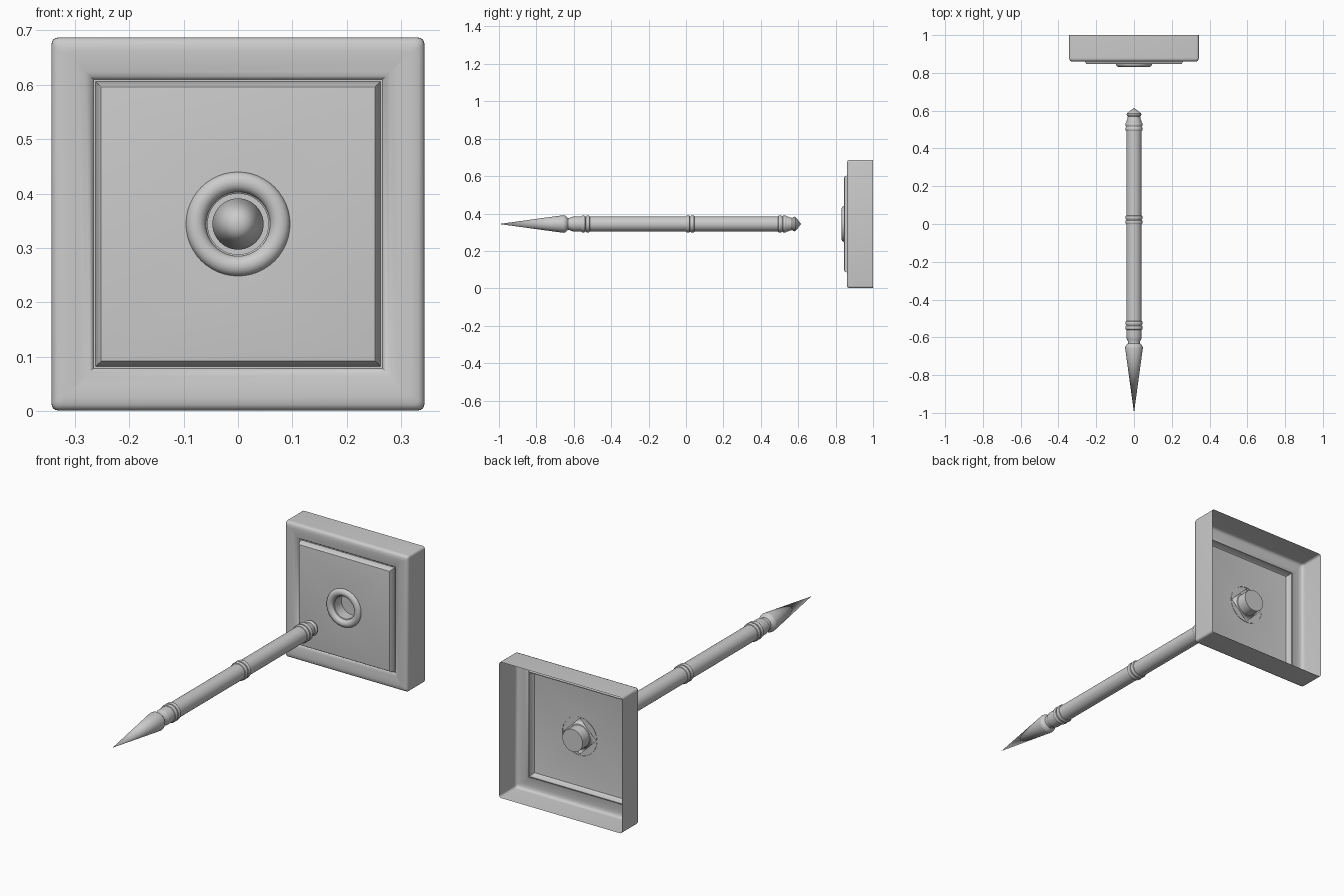
import bpy, bmesh, math
from math import sin, cos, pi

if "Cube" in bpy.data.objects:
    bpy.data.objects.remove(bpy.data.objects["Cube"])

CZ = 0.344  # height of the common axis


def finish(name, loops, angle=35):
    """Skin a list of equally sized point loops into a smooth object."""
    bm = bmesh.new()
    rings = [[bm.verts.new(p) for p in loop] for loop in loops]
    n = len(rings[0])
    for a, b in zip(rings, rings[1:]):
        for i in range(n):
            j = (i + 1) % n
            bm.faces.new((a[i], a[j], b[j], b[i]))
    bmesh.ops.remove_doubles(bm, verts=bm.verts, dist=1e-5)
    me = bpy.data.meshes.new(name)
    bm.to_mesh(me)
    bm.free()
    ob = bpy.data.objects.new(name, me)
    bpy.context.collection.objects.link(ob)
    bpy.ops.object.select_all(action='DESELECT')
    ob.select_set(True)
    bpy.context.view_layer.objects.active = ob
    bpy.ops.object.shade_smooth_by_angle(angle=math.radians(angle))
    return ob


def lathe(name, profile, n=48):
    """Turn (y, radius) points around the y axis line."""
    return finish(name, [[(r * cos(2 * pi * i / n), y, CZ + r * sin(2 * pi * i / n))
                          for i in range(n)] for y, r in profile])


SEG = 4


def square(h, y, r):
    """Square loop of half size h with rounded corners of radius r."""
    pts = []
    for k in range(4):
        sx, sz = [(1, 1), (-1, 1), (-1, -1), (1, -1)][k]
        for t in range(SEG + 1):
            a = (k + t / SEG) * pi / 2
            pts.append((sx * (h - r) + r * cos(a), y, CZ + sz * (h - r) + r * sin(a)))
    return pts


def diamond(h, y):
    """Diamond loop matching the point count of square()."""
    pts = []
    for k in range(4):
        a, b = k * pi / 2, (k + 1) * pi / 2
        for t in range(SEG + 1):
            f = t / SEG
            pts.append((h * (cos(a) * (1 - f) + cos(b) * f), y,
                        CZ + h * (sin(a) * (1 - f) + sin(b) * f)))
    return pts


# wall plate: open-backed moulded frame, groove and raised panel
plate = [(0.343, 1.0, .012), (0.343, .880, .012), (0.3425, .872, .012), (0.339, .865, .012),
         (0.332, .861, .010), (0.318, .860, .006), (0.295, .861, .002), (0.280, .8635, 0),
         (0.272, .867, 0), (0.266, .876, 0), (0.262, .876, 0), (0.259, .862, 0),
         (0.256, .852, 0), (0.252, .847, 0), (0.247, .846, 0)]
finish("wall_plate", [square(*p) for p in plate] + [diamond(0.09, .846)])

# socket: rounded ring with a blind hole behind it
ring = [(.848 - .017 * sin(pi * i / 12), .0775 + .0185 * cos(pi * i / 12)) for i in range(13)]
lathe("socket_ring", ring + [(.850, .056), (.905, .056), (.905, 0)])


def bead(y, r=.046, w=.011):
    """Small rounded collar, listed from high to low y."""
    return [(y + w * cos(a), .040 + (r - .040) * sin(a))
            for a in [pi * i / 6 for i in range(7)]]


def collar(y):
    return bead(y + .012) + bead(y - .012)


# spike: finial, shaft with three double collars, neck and long point
spike = [(.615, 0), (.592, .030), (.585, .038), (.578, .039), (.568, .033), (.558, .034), (.545, .040)]
spike += collar(.515) + collar(.022) + collar(-.537)
spike += [(-.600, .040), (-.610, .038), (-.622, .032), (-.632, .033), (-.640, .040),
          (-.648, .046), (-.656, .047), (-1.0, 0)]
lathe("spike", spike)
